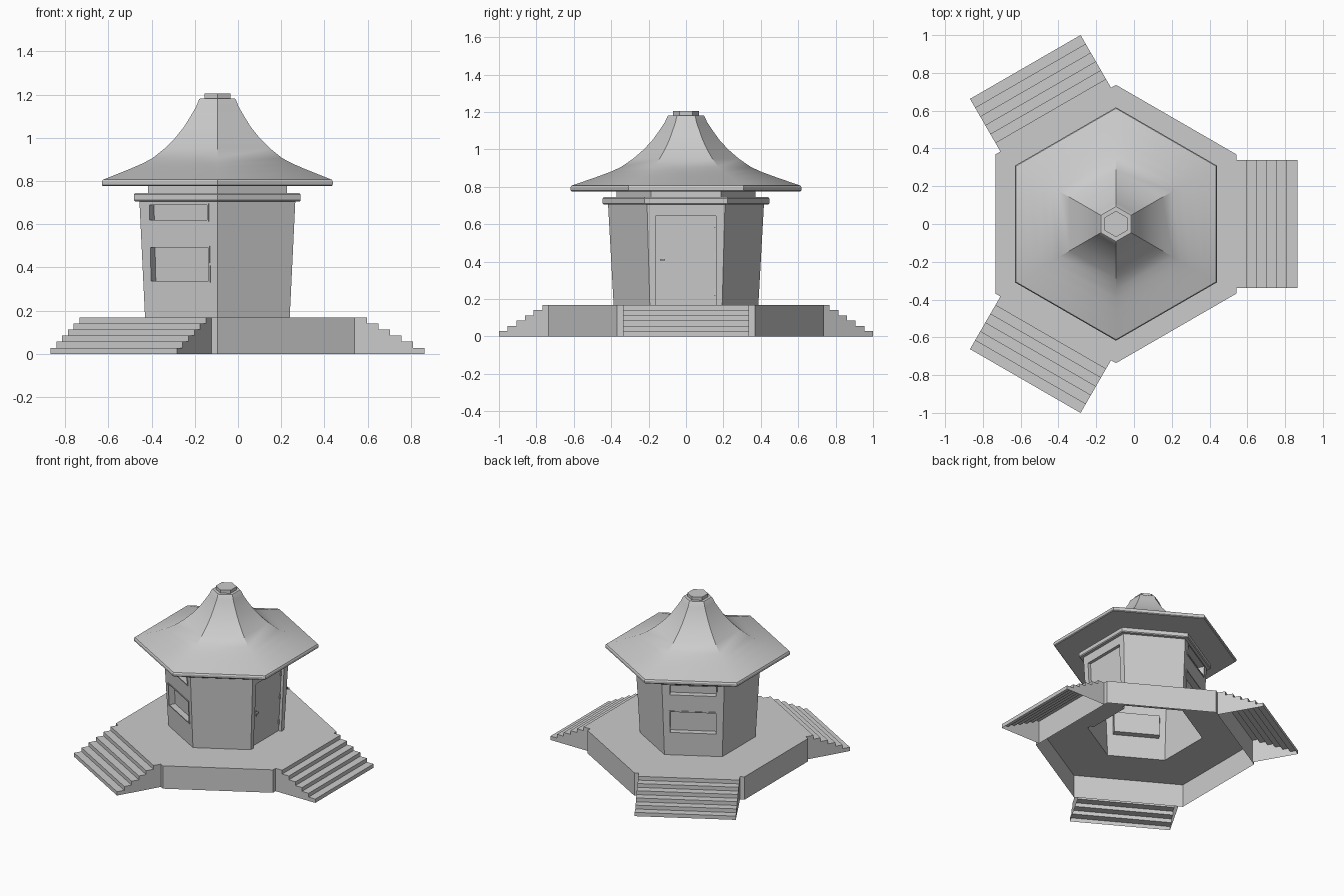
import bpy
from math import cos, sin, pi, radians, tan

if "Cube" in bpy.data.objects:
    bpy.data.objects.remove(bpy.data.objects["Cube"])

CX = -0.0955          # pavilion axis
BASE, TOP = 0.168, 0.707   # wall bottom and top
T30 = tan(pi / 6)


def make(name, verts, faces, smooth=False):
    me = bpy.data.meshes.new(name)
    me.from_pydata(verts, [], faces)
    ob = bpy.data.objects.new(name, me)
    bpy.context.collection.objects.link(ob)
    if smooth:
        bpy.context.view_layer.objects.active = ob
        ob.select_set(True)
        bpy.ops.object.shade_smooth_by_angle(angle=radians(30))
        ob.select_set(False)
    return ob


def polar(az, r, u, z):
    """Point at distance r along azimuth az, shifted u along the tangent."""
    a = radians(az)
    return (CX + r * cos(a) - u * sin(a), r * sin(a) + u * cos(a), z)


def hex_loft(name, profile, cap=False, smooth=False):
    """Six-sided loft through (apothem, z) rings."""
    verts = [polar(30 + 60 * k, r / cos(pi / 6), 0, z) for r, z in profile for k in range(6)]
    faces = [(i * 6 + k, i * 6 + (k + 1) % 6, i * 6 + 6 + (k + 1) % 6, i * 6 + 6 + k)
             for i in range(len(profile) - 1) for k in range(6)]
    if cap:
        n = len(verts)
        faces.append(tuple(range(n - 6, n)))
    return make(name, verts, faces, smooth)


def apothem(z):
    return 0.335 + 0.026 * (z - BASE) / (TOP - BASE)


def wall(name, az, us=None, openings=()):
    """Leaning wall; openings is a list of (z0, z1) between the two us."""
    zs = sorted({BASE, TOP, *[z for o in openings for z in o]})
    verts, faces = [], []
    cols = 4 if us else 2
    for z in zs:
        e = apothem(z) * T30
        verts += [polar(az, apothem(z), u, z) for u in ([-e, *us, e] if us else [-e, e])]
    for i in range(len(zs) - 1):
        for c in range(cols - 1):
            if c == 1 and (zs[i], zs[i + 1]) in openings:
                continue
            a = i * cols + c
            faces.append((a, a + 1, a + cols + 1, a + cols))
    make(name, verts, faces)


def recess(name, az, us, zr, rings):
    """Rectangular rings (inset, offset from wall) ending in a filled panel."""
    verts, faces = [], []
    for s, d in rings:
        for u, z in ((us[0] + s, zr[0] + s), (us[1] - s, zr[0] + s),
                     (us[1] - s, zr[1] - s), (us[0] + s, zr[1] - s)):
            verts.append(polar(az, apothem(z) + d, u, z))
    for i in range(len(rings) - 1):
        for k in range(4):
            j = (k + 1) % 4
            faces.append((i * 4 + k, i * 4 + j, i * 4 + 4 + j, i * 4 + 4 + k))
    n = len(verts)
    faces.append((n - 4, n - 3, n - 2, n - 1))
    make(name, verts, faces)


def box(name, r, u, z):
    """Block on the door side from ranges of r, u and z."""
    v = [polar(0, a, b, c) for a in r for b in u for c in z]
    make(name, v, [(0, 1, 3, 2), (4, 6, 7, 5), (0, 4, 5, 1), (2, 3, 7, 6), (0, 2, 6, 4), (1, 5, 7, 3)])


# Platform: open underneath, with a hexagonal hole below the room
hex_loft("platform", [(0.638, 0), (0.638, BASE), (0.335, BASE)])

# Three flights of six steps, open underneath
R0, R1, W, N = 0.638, 0.96, 0.338, 6
for az in (0, 120, 240):
    line = [(R1, 0)]
    for i in range(N):
        z = BASE * (i + 1) / N
        line += [(R1 - (R1 - R0) * i / N, z), (R1 - (R1 - R0) * (i + 1) / N, z)]
    m = len(line)
    verts = [polar(az, r, u, z) for u in (-W, W) for r, z in line]
    verts += [polar(az, R0, -W, 0), polar(az, R0, W, 0)]
    faces = [(i, i + m, i + m + 1, i + 1) for i in range(m - 1)]
    faces += [(*range(m), 2 * m), (2 * m + 1, *reversed(range(m, 2 * m)))]
    make(f"stairs_{az}", verts, faces)

# Plain walls
for az in (60, 180, 300):
    wall(f"plain_wall_{az}", az)

# Window walls: main window with a transom light above
WU = (-0.162, 0.162)
for az in (120, 240):
    rows = [(0.33, 0.50), (0.612, 0.698)]
    wall(f"window_wall_{az}", az, WU, rows)
    for part, zr in zip(("window", "transom"), rows):
        recess(f"{part}_{az}", az, WU, zr,
               [(0, 0), (0, 0.004), (0.008, 0.004), (0.008, -0.04)])

# Door wall, recessed door, hinges and handle
DU, DZ = (-0.163, 0.16), (BASE, 0.645)
wall("door_wall", 0, DU, [DZ])
recess("door", 0, DU, DZ, [(0, 0), (0, -0.022)])
for z in (0.22, 0.41, 0.58):
    d = apothem(z) - 0.024
    box("hinge", (d, d + 0.01), (0.15, 0.157), (z, z + 0.035))
d = apothem(0.41) - 0.024
box("handle_plate", (d, d + 0.008), (-0.123, -0.113), (0.385, 0.425))
box("handle_lever", (d + 0.008, d + 0.022), (-0.14, -0.113), (0.405, 0.415))

# Cornice and neck below the roof
hex_loft("cornice", [(0.355, 0.705), (0.381, 0.705), (0.386, 0.711), (0.386, 0.738),
                     (0.380, 0.745), (0.322, 0.745)])
hex_loft("neck", [(0.322, 0.745), (0.322, 0.776)])

# Sweeping roof with rounded eave
hex_loft("roof", [(0.322, 0.776), (0.529, 0.776), (0.534, 0.781), (0.535, 0.797), (0.530, 0.806),
                  (0.465, 0.832), (0.40, 0.858), (0.345, 0.882), (0.30, 0.906), (0.245, 0.95),
                  (0.195, 1.0), (0.155, 1.05), (0.124, 1.10), (0.098, 1.145), (0.085, 1.178),
                  (0.080, 1.182), (0.060, 1.182)], smooth=True)

# Cap
hex_loft("roof_cap", [(0.060, 1.18), (0.060, 1.206)], cap=True)
